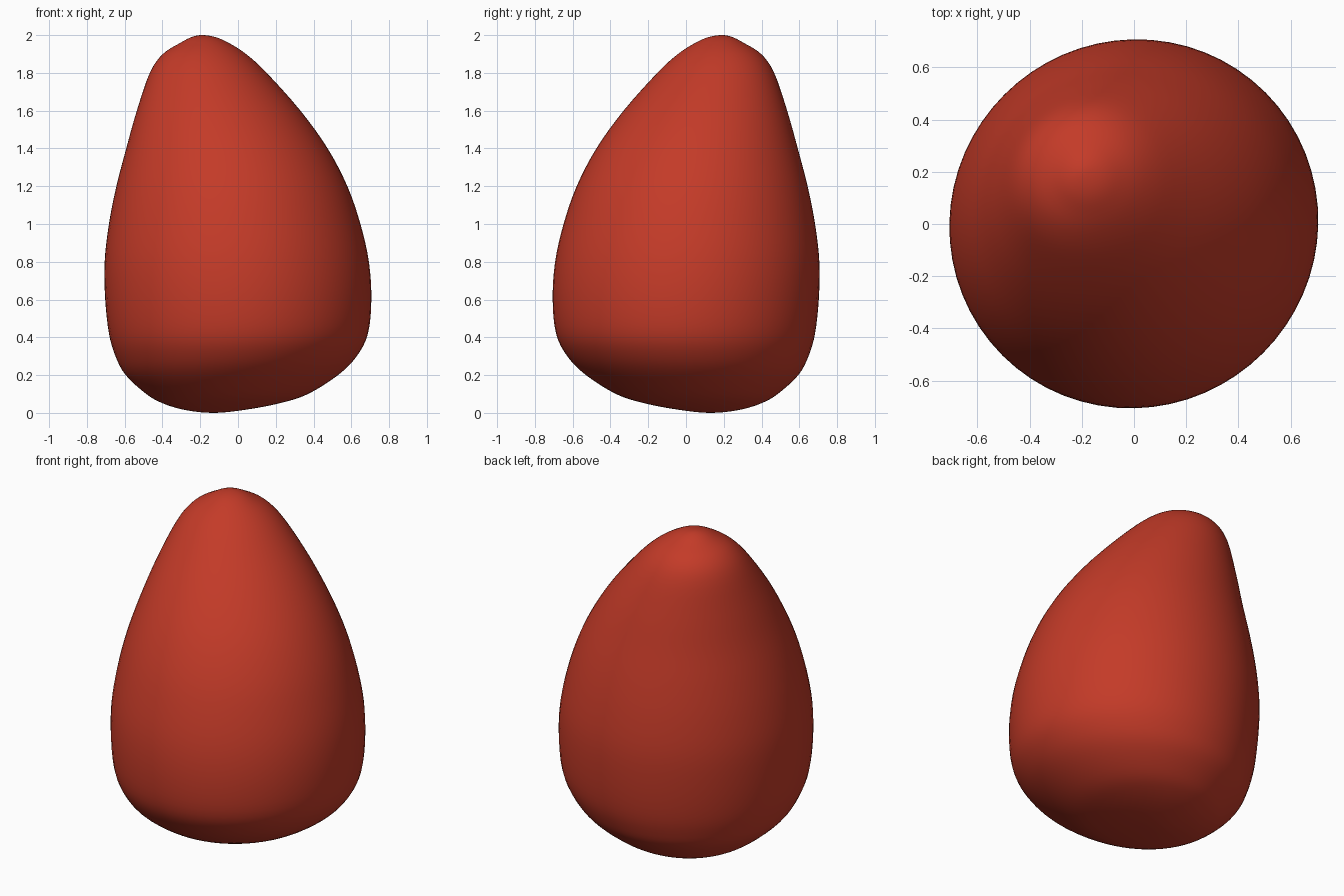
import bpy, bmesh, math
from mathutils import Vector

if "Cube" in bpy.data.objects:
    bpy.data.objects.remove(bpy.data.objects["Cube"])

# Front outline: height, left x, right x (the side view mirrors it, so it leans to -x +y)
PROFILE = [
    (0.00, -0.13, -0.13), (0.015, -0.28, 0.03), (0.05, -0.40, 0.22), (0.10, -0.49, 0.375),
    (0.20, -0.60, 0.535), (0.30, -0.655, 0.635), (0.42, -0.69, 0.695), (0.60, -0.71, 0.713),
    (0.80, -0.713, 0.70), (1.00, -0.69, 0.655), (1.20, -0.65, 0.585), (1.40, -0.597, 0.48),
    (1.60, -0.54, 0.335), (1.80, -0.47, 0.155), (1.90, -0.40, 0.045), (1.96, -0.305, -0.05),
    (1.99, -0.245, -0.12), (2.00, -0.19, -0.19)]
SEGMENTS, STEPS = 64, 4


def spline(a, b, c, d, t):
    return 0.5 * (2 * b + (c - a) * t + (2 * a - 5 * b + 4 * c - d) * t * t
                  + (3 * b - a - 3 * c + d) * t ** 3)


# Points as (height, centre offset, radius), with mirrored ends for round poles
pts = [Vector((z, (l + r) / 2, (r - l) / 2)) for z, l, r in PROFILE]
flip = lambda p: Vector((p[0], p[1], -p[2]))
ext = [flip(pts[1])] + pts + [flip(pts[-2])]
levels = [spline(*ext[i:i + 4], s / STEPS) for i in range(len(pts) - 1) for s in range(STEPS)]

# Egg body lofted from leaning rings, slightly narrower along the lean
bm = bmesh.new()
rings = []
k = math.sqrt(0.5)
for z, c, r in levels[1:]:
    ring = []
    for j in range(SEGMENTS):
        a = math.tau * j / SEGMENTS
        n = 1 - 0.02 * (0.5 - 0.5 * math.sin(2 * a))
        ring.append(bm.verts.new((c + r * n * math.cos(a), -c + r * n * math.sin(a), max(z, 0))))
    rings.append(ring)
bottom = bm.verts.new((pts[0][1], -pts[0][1], 0))
top = bm.verts.new((pts[-1][1], -pts[-1][1], 2))
for j in range(SEGMENTS):
    n = (j + 1) % SEGMENTS
    for lo, hi in zip(rings, rings[1:]):
        bm.faces.new((lo[j], lo[n], hi[n], hi[j]))
    bm.faces.new((bottom, rings[0][n], rings[0][j]))
    bm.faces.new((top, rings[-1][j], rings[-1][n]))
for f in bm.faces:
    f.smooth = True
mesh = bpy.data.meshes.new("leaning_egg_body")
bm.to_mesh(mesh)
bm.free()

# Red colour
red = bpy.data.materials.new("brick_red")
red.diffuse_color = (0.55, 0.043, 0.021, 1)
red.use_nodes = True
red.node_tree.nodes["Principled BSDF"].inputs["Base Color"].default_value = red.diffuse_color
mesh.materials.append(red)
body = bpy.data.objects.new("leaning_egg_body", mesh)
bpy.context.collection.objects.link(body)
